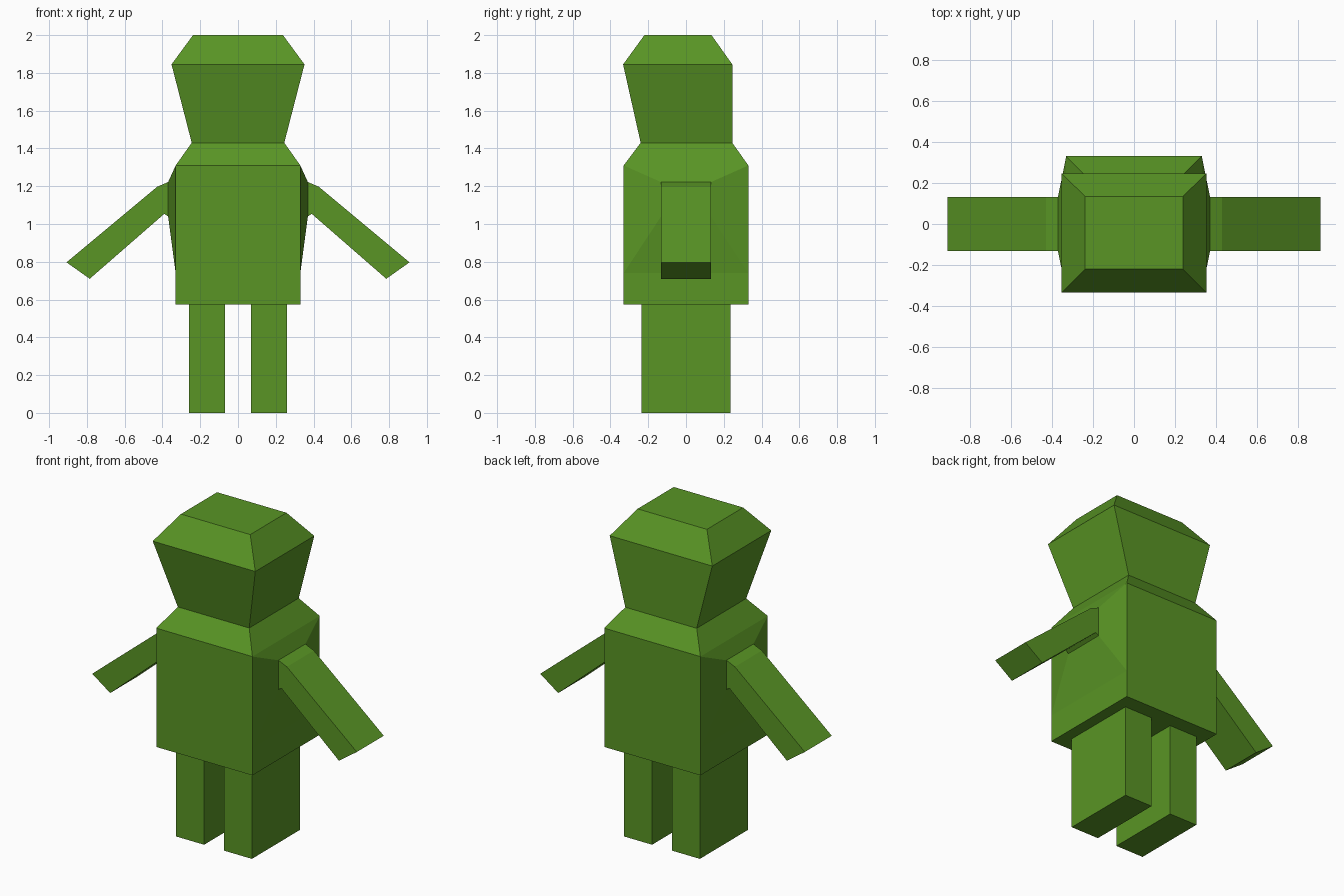
import bpy
import bmesh

cube = bpy.data.objects.get("Cube")
if cube:
    bpy.data.objects.remove(cube, do_unlink=True)

# The single flat colour
green = bpy.data.materials.new("leaf_green")
green.use_nodes = True
colour = (0.10, 0.30, 0.018, 1.0)
green.diffuse_color = colour
shader = green.node_tree.nodes["Principled BSDF"]
shader.inputs["Base Color"].default_value = colour
shader.inputs["Roughness"].default_value = 0.8


def level(half_x, front, back, z, centre=0.0):
    """Horizontal rectangle used as a loft section."""
    return [(centre - half_x, front, z), (centre + half_x, front, z),
            (centre + half_x, back, z), (centre - half_x, back, z)]


def arm_section(sign, half_y, top, bottom):
    """Rectangle across the arm, from its upper and lower (x, z) edges."""
    return [(sign * x, y, z) for (x, z), y in
            ((top, -half_y), (top, half_y), (bottom, half_y), (bottom, -half_y))]


def loft(name, sections, cap_start=True, cap_end=True, open_sides=()):
    """Skin four-sided sections; open_sides lists (step, side) left open."""
    bm = bmesh.new()
    rings = [[bm.verts.new(p) for p in s] for s in sections]
    for step, (a, b) in enumerate(zip(rings, rings[1:])):
        for i in range(4):
            if (step, i) not in open_sides:
                j = (i + 1) % 4
                bm.faces.new((a[i], a[j], b[j], b[i]))
    if cap_start:
        bm.faces.new(rings[0][::-1])
    if cap_end:
        bm.faces.new(rings[-1])
    bmesh.ops.recalc_face_normals(bm, faces=bm.faces)
    mesh = bpy.data.meshes.new(name)
    bm.to_mesh(mesh)
    bm.free()
    mesh.materials.append(green)
    obj = bpy.data.objects.new(name, mesh)
    bpy.context.collection.objects.link(obj)
    return obj


# Torso with sloping shoulders; the sides stay open where the arms grow out
TORSO, HIP, SHOULDER, NECK = 0.33, 0.74, 1.31, 1.43
neck = level(0.245, -0.24, 0.245, NECK)
loft("torso", [level(TORSO, -TORSO, TORSO, z) for z in (0.573, HIP, SHOULDER)] + [neck],
     cap_end=False, open_sides=((1, 1), (1, 3)))

# Head flares out from the neck, then bevels to a flat crown
loft("head", [neck, level(0.352, -0.333, 0.245, 1.845),
              level(0.238, -0.22, 0.135, 2.0)], cap_start=False)

for side, sign in (("left", 1), ("right", -1)):
    # Arm: torso side, shoulder socket, bend, hand end
    loft(side + "_arm", [
        arm_section(sign, TORSO, (TORSO, SHOULDER), (TORSO, HIP)),
        arm_section(sign, 0.132, (0.37, 1.222), (0.37, 1.04)),
        arm_section(sign, 0.132, (0.428, 1.197), (0.39, 1.054)),
        arm_section(sign, 0.132, (0.908, 0.797), (0.785, 0.71)),
    ], cap_start=False)

    # Leg: plain block, open where it meets the torso
    loft(side + "_leg", [level(0.096, -0.235, 0.235, z, sign * 0.164)
                         for z in (0.0, 0.573)], cap_end=False)
